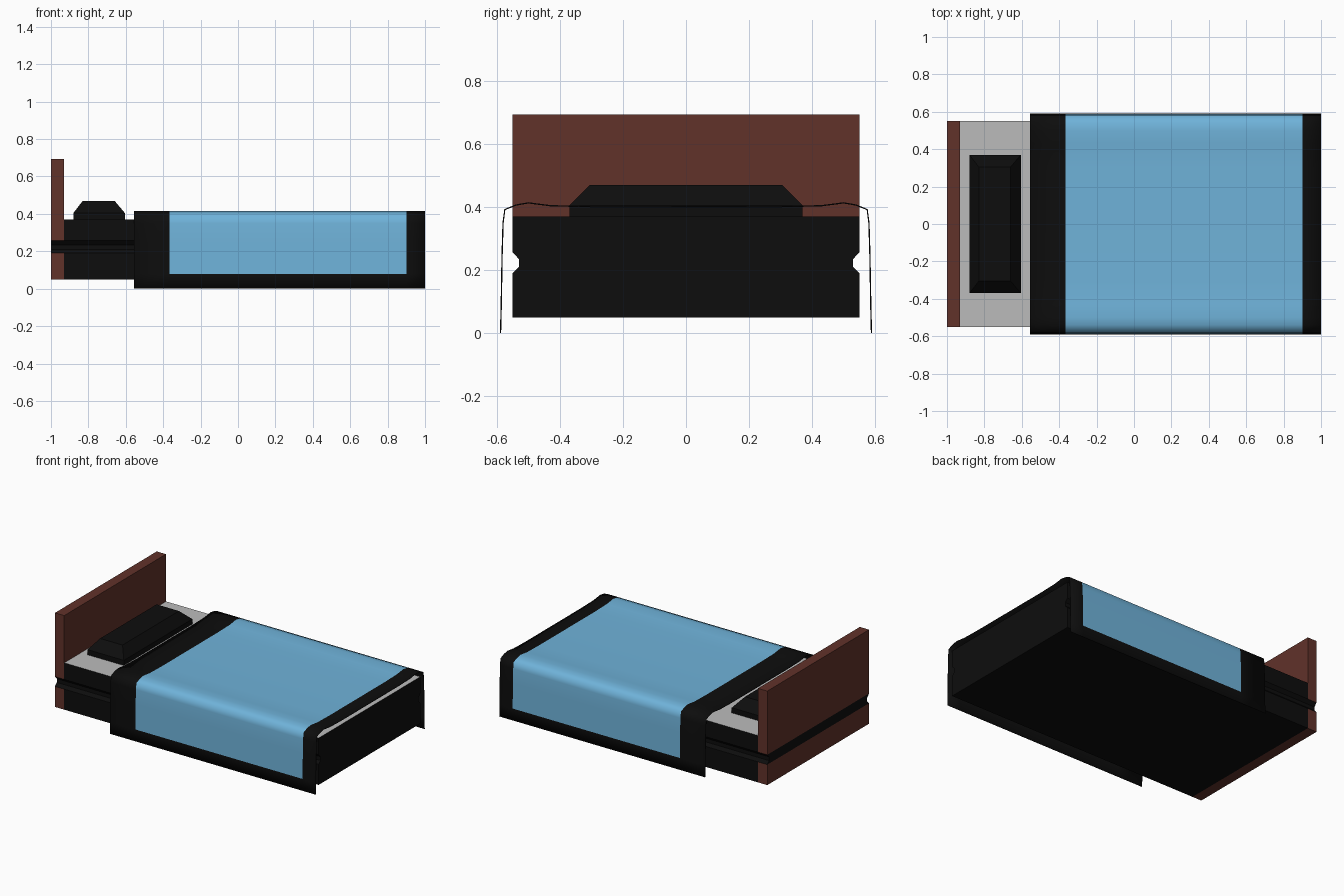
import bpy

if "Cube" in bpy.data.objects:
    bpy.data.objects.remove(bpy.data.objects["Cube"])


def material(name, color):
    m = bpy.data.materials.new(name)
    m.diffuse_color = (*color, 1)
    m.use_nodes = True
    m.node_tree.nodes["Principled BSDF"].inputs["Base Color"].default_value = m.diffuse_color
    return m


black = material("black", (0.004, 0.004, 0.004))
brown = material("brown", (0.12, 0.032, 0.023))
blue = material("blue", (0.16, 0.45, 0.70))
grey = material("grey", (0.5, 0.5, 0.5))


def make(name, verts, faces, mats, indices):
    me = bpy.data.meshes.new(name)
    me.from_pydata(verts, [], faces)
    for m in mats:
        me.materials.append(m)
    for p, i in zip(me.polygons, indices):
        p.material_index = i
    ob = bpy.data.objects.new(name, me)
    bpy.context.collection.objects.link(ob)
    return ob


def stack(name, levels, mats, bands, bottom=0, top=0):
    """Rectangular rings (z, x0, x1, half_y) joined upwards; bands = material per level."""
    verts, faces, idx = [], [(3, 2, 1, 0)], [bottom]
    for z, x0, x1, h in levels:
        verts += [(x0, -h, z), (x1, -h, z), (x1, h, z), (x0, h, z)]
    for k, b in enumerate(bands):
        for i in range(4):
            j = (i + 1) % 4
            faces.append((4*k + i, 4*k + j, 4*k + 4 + j, 4*k + 4 + i))
            idx.append(b)
    n = 4 * (len(levels) - 1)
    faces.append((n, n + 1, n + 2, n + 3))
    idx.append(top)
    return make(name, verts, faces, mats, idx)


def grooved(x0, x1, z_top):
    rows = [(0.05, .55), (0.19, .55), (0.21, .53), (0.235, .53), (0.257, .55), (z_top, .55)]
    return [(z, x0, x1, h) for z, h in rows]


# Headboard with the dark groove running round it
stack("headboard", grooved(-1.0, -0.93, 0.693), [brown, black], [0, 1, 1, 1, 0])

# Base and mattress, dark sides and light top
stack("mattress", grooved(-0.93, 0.995, 0.37), [black, grey], [0] * 5, top=1)

# Pillow with bevelled top
stack("pillow", [(0.37, -0.88, -0.605, 0.37), (0.405, -0.88, -0.605, 0.37),
                 (0.47, -0.83, -0.66, 0.305)], [black], [0, 0])

# Blanket: draped cross-section swept along x, blue centre with black borders
half = [(0.59, 0), (0.588, 0.08), (0.585, 0.25), (0.582, 0.35), (0.576, 0.393),
        (0.54, 0.408), (0.50, 0.415), (0.43, 0.406), (0.3, 0.403)]
profile = [(-y, z) for y, z in half] + half[::-1]
stations = [-0.557, -0.365, 0.90, 1.0]
n = len(profile)
verts = [(x, y, z) for x in stations for y, z in profile]
faces, idx = [], []
for s in range(3):
    for i in range(n - 1):
        a = s * n + i
        faces.append((a, a + n, a + n + 1, a + 1))
        idx.append(1 if s == 1 and 0 < i < n - 2 else 0)
blanket = make("blanket", verts, faces, [black, blue], idx)
blanket.data.shade_smooth()
solid = blanket.modifiers.new("thickness", "SOLIDIFY")
solid.thickness = 0.004
solid.offset = -1
solid.material_offset = -1
